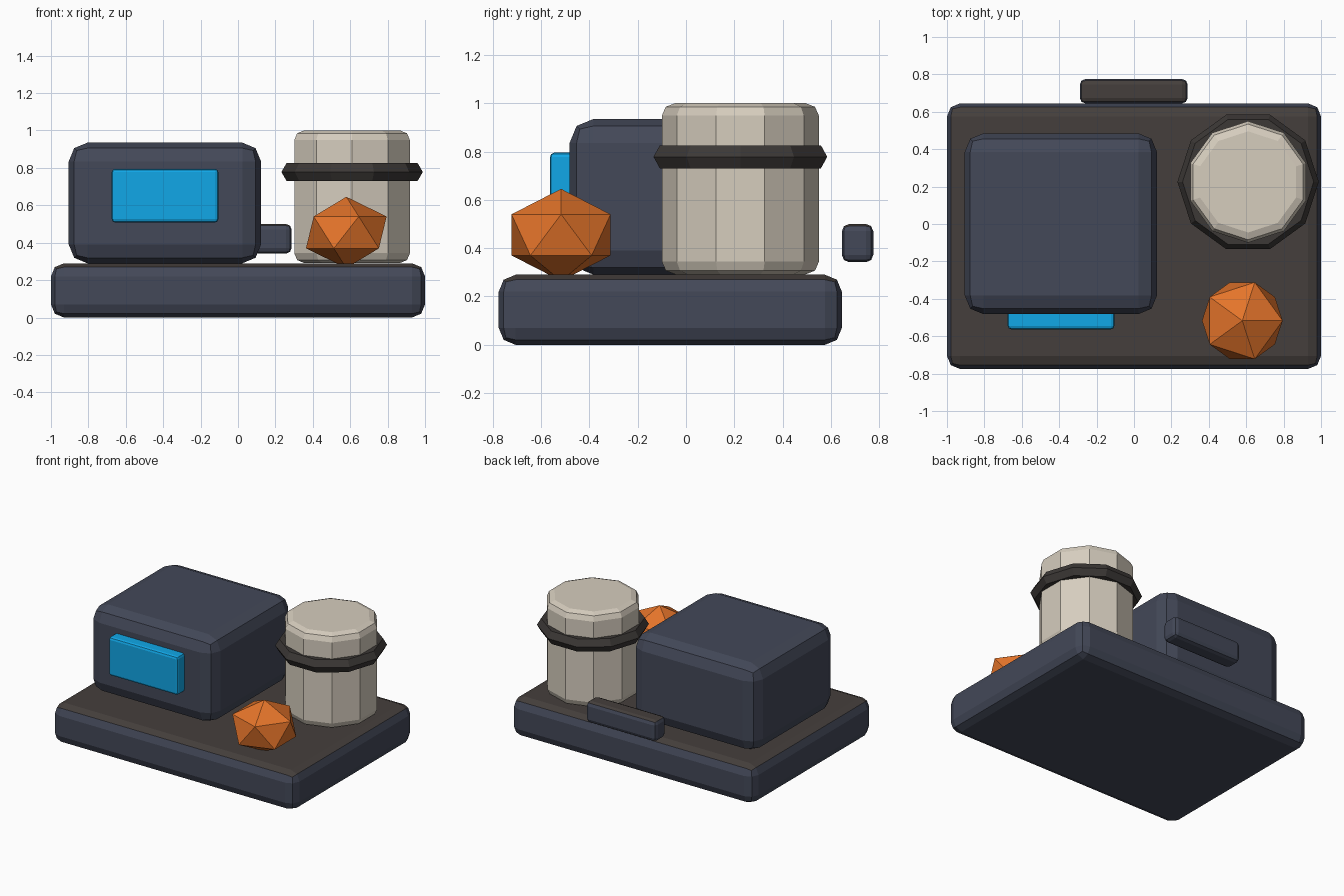
import bpy, bmesh
from mathutils import Matrix, Vector

if "Cube" in bpy.data.objects:
    bpy.data.objects.remove(bpy.data.objects["Cube"])


def material(name, hex_code):
    def lin(c):
        c /= 255
        return c / 12.92 if c <= 0.04045 else ((c + 0.055) / 1.055) ** 2.4
    m = bpy.data.materials.new(name)
    m.diffuse_color = tuple(lin(int(hex_code[i:i + 2], 16)) for i in (0, 2, 4)) + (1,)
    m.use_nodes = True
    m.node_tree.nodes["Principled BSDF"].inputs["Base Color"].default_value = m.diffuse_color
    return m


NAVY = material("navy", "434858")
BROWN = material("dark_brown", "453F3C")
CHARCOAL = material("charcoal", "3C3836")
CREAM = material("cream", "D6CDBE")
ORANGE = material("orange", "E4742A")
BLUE = material("screen_blue", "11A9EA")


def finish(bm, name, mats):
    mesh = bpy.data.meshes.new(name)
    bm.normal_update()
    bm.to_mesh(mesh)
    bm.free()
    for m in mats:
        mesh.materials.append(m)
    ob = bpy.data.objects.new(name, mesh)
    bpy.context.collection.objects.link(ob)
    return ob


def rounded_box(name, lo, hi, bevel, mat, top_mat=None):
    """Box between two corners with two-segment bevels; optional colour for upward faces."""
    lo, hi = Vector(lo), Vector(hi)
    bm = bmesh.new()
    bmesh.ops.create_cube(bm, size=1, matrix=Matrix.Translation((lo + hi) / 2)
                          @ Matrix.Diagonal((*(hi - lo), 1)))
    bmesh.ops.bevel(bm, geom=bm.edges[:], offset=bevel, segments=2,
                    profile=0.5, affect='EDGES')
    bm.normal_update()
    if top_mat:
        for f in bm.faces:
            f.material_index = int(f.normal.z > 0.75)
    return finish(bm, name, [mat, top_mat] if top_mat else [mat])


# Base slab, main housing, screen and rear bar
rounded_box("base", (-1, -0.775, 0), (1, 0.645, 0.29), 0.07, NAVY, BROWN)
rounded_box("housing", (-0.905, -0.482, 0.29), (0.123, 0.485, 0.935), 0.10, NAVY)
rounded_box("screen", (-0.675, -0.563, 0.508), (-0.105, -0.46, 0.795), 0.018, BLUE)
rounded_box("rear_bar", (-0.29, 0.645, 0.342), (0.287, 0.775, 0.5), 0.03, NAVY, BROWN)

# Ten-sided canister with rounded rims
CX, CY = 0.61, 0.225
bpy.ops.mesh.primitive_cylinder_add(vertices=10, radius=0.325, depth=0.708,
                                    location=(CX, CY, 0.646))
canister = bpy.context.object
canister.name = "canister"
canister.data.materials.append(CREAM)
rim = canister.modifiers.new("rim_bevel", 'BEVEL')
rim.width = 0.052
rim.segments = 2
rim.limit_method = 'ANGLE'
rim.angle_limit = 1.0

# Faceted band around the canister
bpy.ops.mesh.primitive_torus_add(major_segments=10, minor_segments=6,
                                 major_radius=0.323, minor_radius=0.055,
                                 location=(CX, CY, 0.778))
band = bpy.context.object
band.name = "canister_band"
band.data.materials.append(CHARCOAL)
for p in band.data.polygons:
    p.use_smooth = False

# Flattened faceted knob
bpy.ops.mesh.primitive_ico_sphere_add(subdivisions=1, radius=0.241,
                                      location=(0.579, -0.517, 0.455))
knob = bpy.context.object
knob.name = "faceted_knob"
knob.scale.z = 0.79
knob.data.materials.append(ORANGE)
